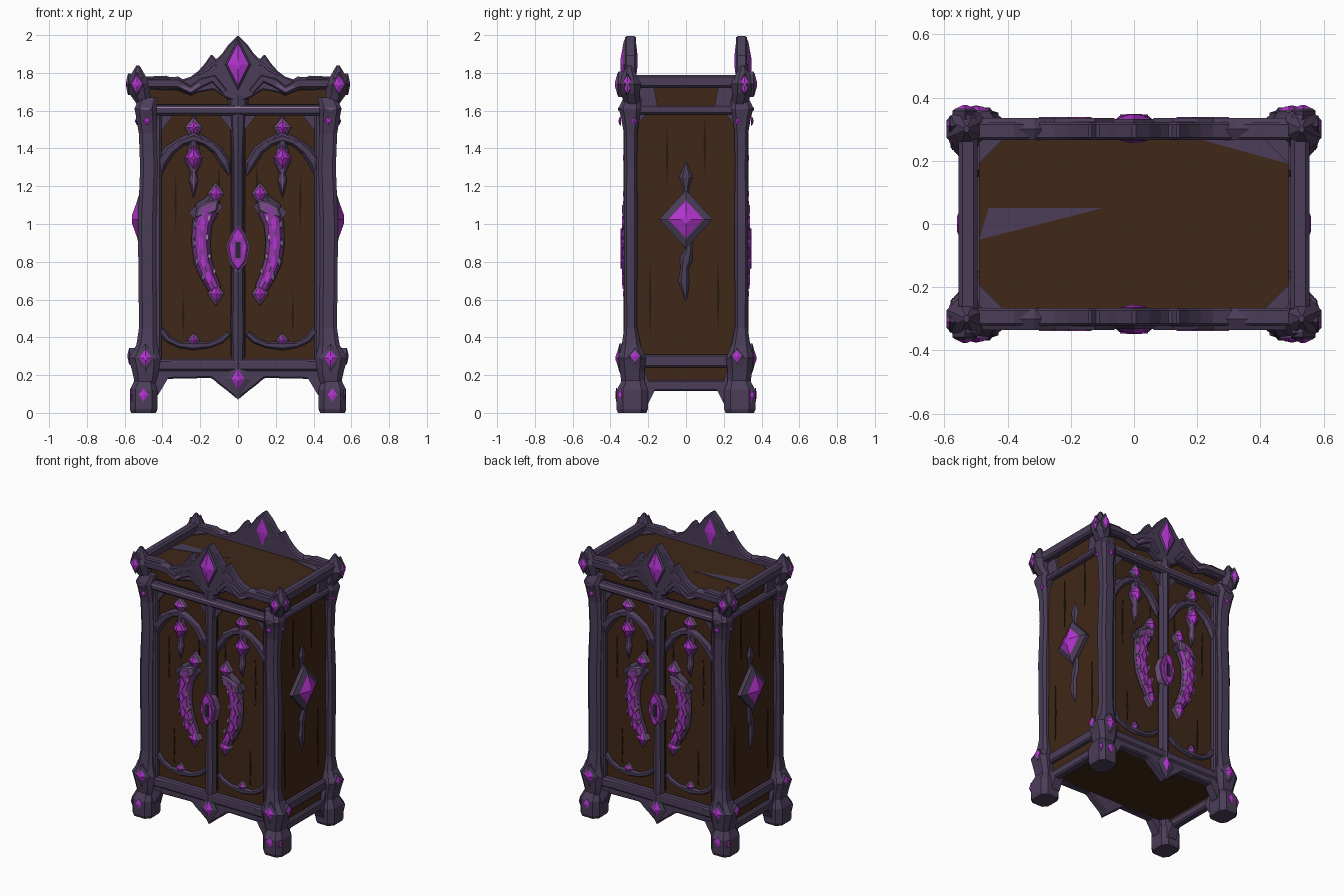
import bpy, bmesh, math
from mathutils import Vector

old = bpy.data.objects.get("Cube")
if old:
    bpy.data.objects.remove(old, do_unlink=True)


def material(name, rgb):
    m = bpy.data.materials.new(name)
    m.use_nodes = True
    m.diffuse_color = (*rgb, 1)
    bsdf = next(n for n in m.node_tree.nodes if n.type == 'BSDF_PRINCIPLED')
    bsdf.inputs["Base Color"].default_value = (*rgb, 1)
    bsdf.inputs["Roughness"].default_value = 0.8
    return m


WOOD = material("brown wood", (0.052, 0.021, 0.009))
GROOVE = material("dark wood groove", (0.018, 0.009, 0.005))
TRIM = material("dusky violet trim", (0.069, 0.047, 0.098))
SHADE = material("deep violet recess", (0.025, 0.017, 0.035))
GEM = material("bright purple gem", (0.45, 0.035, 0.62))
HANDLE = material("rich purple", (0.28, 0.04, 0.38))
WORN = material("worn mauve", (0.17, 0.085, 0.22))
PALE = material("pale worn edge", (0.36, 0.24, 0.43))

# u = across, v = up, d = distance outward from the middle of the cabinet
FRONT = lambda u, v, d: Vector((u, -d, v))
SIDE = lambda u, v, d: Vector((d, u, v))
TOP = lambda u, v, d: Vector((u, v, d))


def finish(name, bm, mat, mirror="", bevel=0):
    bmesh.ops.remove_doubles(bm, verts=bm.verts, dist=1e-5)
    bmesh.ops.recalc_face_normals(bm, faces=bm.faces)
    me = bpy.data.meshes.new(name)
    bm.to_mesh(me)
    bm.free()
    me.materials.append(mat)
    ob = bpy.data.objects.new(name, me)
    bpy.context.collection.objects.link(ob)
    if bevel:
        b = ob.modifiers.new("Bevel", 'BEVEL')
        b.width, b.segments = bevel, 1
    if mirror:
        m = ob.modifiers.new("Mirror", 'MIRROR')
        m.use_axis = ("X" in mirror, "Y" in mirror, False)
        m.use_mirror_merge = False


def skin(bm, rings):
    """Close a stack of equal rings into a solid."""
    loops = [[bm.verts.new(p) for p in r] for r in rings]
    n = len(loops[0])
    for a, b in zip(loops, loops[1:]):
        for i in range(n):
            bm.faces.new((a[i], a[(i + 1) % n], b[(i + 1) % n], b[i]))
    bm.faces.new(loops[0])
    bm.faces.new(loops[-1])


def prism(name, pts, d0, d1, mat, plane=FRONT, mirror="", bevel=0):
    bm = bmesh.new()
    skin(bm, [[plane(u, v, d) for u, v in pts] for d in (d0, d1)])
    finish(name, bm, mat, mirror, bevel)


def bar(name, u0, u1, v0, v1, d0, d1, mat, plane=FRONT, mirror="", bevel=0):
    prism(name, [(u0, v0), (u1, v0), (u1, v1), (u0, v1)], d0, d1, mat, plane, mirror, bevel)


def symmetric(half):
    return half + [(-u, v) for u, v in reversed(half) if u > 0]


def column(name, rings, c=0.6):
    """Upright chamfered square section; rings are (z, x, y, half x, half y)."""
    shape = [(1, -c), (1, c), (c, 1), (-c, 1), (-1, c), (-1, -c), (-c, -1), (c, -1)]
    bm = bmesh.new()
    skin(bm, [[Vector((x + a * hx, y + b * hy, z)) for a, b in shape] for z, x, y, hx, hy in rings])
    finish(name, bm, TRIM, "XY")


def tube(name, path, d, depth, mat, plane=FRONT, mirror="XY", sides=6):
    """Tapered bar along (u, v, radius) points."""
    bm, rings = bmesh.new(), []
    for i, (u, v, r) in enumerate(path):
        a, b = path[max(i - 1, 0)], path[min(i + 1, len(path) - 1)]
        t = Vector((b[0] - a[0], b[1] - a[1])).normalized()
        rings.append([plane(u - t.y * r * math.cos(k), v + t.x * r * math.cos(k), d + depth * min(1, r / 0.02) * math.sin(k))
                      for k in (math.tau * j / sides for j in range(sides))])
    skin(bm, rings)
    finish(name, bm, mat, mirror)


def diamond(w, h, u=0, v=0):
    return [(u + w, v), (u, v + h), (u - w, v), (u, v - h)]


def gem(name, u, v, w, h, d, depth, plane=FRONT, mirror="XY", frame=1.5, setting=TRIM):
    """Faceted stone on a sloped diamond setting."""
    if frame:
        bm = bmesh.new()
        skin(bm, [[plane(*p, k) for p in diamond(w * s, h * s, u, v)]
                  for k, s in ((d - 0.04, frame), (d, frame), (d + depth * 0.4, 1.05))])
        finish(name + "_setting", bm, setting, mirror)
    bm = bmesh.new()
    girdle = [(w, 0), (w * .45, h * .55), (0, h), (-w * .45, h * .55),
              (-w, 0), (-w * .45, -h * .55), (0, -h), (w * .45, -h * .55)]
    skin(bm, [[plane(u + a * s, v + b * s, k) for a, b in girdle]
              for k, s in ((d, 1), (d + depth * .4, 1), (d + depth, 0.25))])
    finish(name, bm, GEM, mirror)


def gussets(name, u0, u1, v, s, d0, d1, plane, mirror):
    for tag, u, a in (("inner", u0, s), ("outer", u1, -s)):
        prism(f"{name}_{tag}", [(u, v), (u + a, v), (u, v - abs(s) * 1.3)], d0, d1, TRIM, plane, mirror)


# Carcass
bar("carcass", -0.49, 0.49, -0.28, 0.28, 0.187, 1.74, WOOD, TOP)
bar("side_apron", -.25, .25, .165, .25, .47, .49, WOOD, SIDE, "X")

# Corner posts, feet and finials
column("corner_post", [(0.15, .49, .28, .055, .06), (.22, .49, .285, .07, .065), (.29, .495, .285, .085, .072),
                       (.36, .483, .29, .055, .05), (.45, .478, .293, .046, .034), (1.0, .482, .293, .048, .036),
                       (1.3, .472, .293, .046, .034), (1.48, .478, .293, .047, .036), (1.57, .485, .295, .055, .05),
                       (1.61, .49, .297, .058, .06), (1.63, .485, .295, .055, .055), (1.67, .47, .28, .05, .05)])
column("foot", [(0, .5, .285, .066, .075), (.02, .5, .285, .073, .083), (.12, .5, .285, .073, .083),
                (.18, .495, .28, .05, .055)])
column("corner_finial", [(1.62, .49, .28, .035, .04), (1.69, .52, .295, .055, .05), (1.74, .53, .30, .063, .062),
                         (1.79, .53, .30, .037, .039), (1.84, .53, .30, .008, .01)], c=0.45)

# Front and back frame
bar("upper_rail", -.5, .5, 1.575, 1.63, .25, .33, TRIM, mirror="Y", bevel=.012)
bar("lower_rail", -.46, .46, .22, .285, .25, .325, TRIM, mirror="Y", bevel=.012)
bar("door_stile", .405, .45, .27, 1.6, .25, .31, TRIM, mirror="XY", bevel=.01)
tube("center_post", [(0, .2, .035), (0, .5, .036), (0, 1.0, .03), (0, 1.4, .032), (0, 1.6, .045), (0, 1.68, .06)],
     .285, .045, TRIM, mirror="Y", sides=8)
gussets("door_gusset", .03, .41, 1.585, .075, .25, .30, FRONT, "XY")
prism("bottom_skirt", symmetric([(0, .27), (.46, .27), (.46, .12), (.42, .14), (.38, .18), (.14, .185), (.1, .15), (.06, .12), (0, .07)]),
      .26, .315, TRIM, mirror="Y", bevel=.008)
bar("upper_rail_worn_edge", -.44, .44, 1.613, 1.622, .325, .332, PALE, mirror="Y")
bar("lower_rail_worn_edge", -.36, .36, .27, .276, .32, .327, WORN, mirror="Y")
bar("upper_rail_groove", -.43, .43, 1.63, 1.636, .27, .29, SHADE, mirror="Y")
bar("door_seam", .033, .042, .3, 1.56, .27, .284, GROOVE, mirror="XY")
prism("post_worn_edge", diamond(.03, .008, .49, 1.61), .35, .36, WORN, mirror="XY")

# Crown with stepped peaks and a stone showing on both faces
prism("crown", symmetric([(0, 1.64), (.07, 1.67), (.13, 1.71), (.24, 1.69), (.30, 1.72), (.49, 1.71), (.5, 1.78), (.38, 1.785),
                          (.31, 1.76), (.25, 1.78), (.21, 1.81), (.175, 1.85), (.14, 1.90), (.115, 1.87),
                          (.085, 1.90), (.05, 1.95), (0, 2.0)][::-1]),
      .265, .322, TRIM, mirror="Y", bevel=.008)
tube("crown_scroll", [(.07, 1.70, .02), (.13, 1.77, .03), (.19, 1.75, .034), (.25, 1.71, .03), (.32, 1.745, .035), (.48, 1.745, .034)],
     .30, .04, TRIM)
tube("crown_worn_curl", [(.10, 1.83, .004), (.13, 1.85, .008), (.16, 1.82, .009), (.22, 1.785, .004)], .32, .012, WORN)
prism("scroll_worn_edge", [(.2, 1.735), (.25, 1.70), (.3, 1.725), (.3, 1.735), (.25, 1.715), (.21, 1.745)], .33, .339, WORN, mirror="XY")
gem("crown_gem", 0, 1.845, .055, .11, .322, .025, mirror="Y", frame=1.25)
gem("crown_inner_gem", 0, 1.865, .045, .095, .27, -.014, mirror="Y", frame=0)

# Front gems
gem("base_gem", .49, .29, .036, .045, .352, .02, frame=1.7)
gem("foot_gem", .5, .095, .026, .036, .366, .008, frame=0)
gem("post_gem", .48, 1.545, .02, .024, .345, .012, frame=0)
gem("finial_gem", .535, 1.74, .028, .048, .358, .018, frame=1.4)
gem("skirt_gem", 0, .18, .034, .055, .318, .025, mirror="Y", frame=2)
prism("finial_worn_edge", [(.5, 1.775), (.53, 1.805), (.525, 1.785)], .325, .345, WORN, mirror="XY")

# Door ornaments
tube("door_arch", [(.045, 1.26, .006), (.065, 1.32, .028), (.11, 1.39, .028), (.17, 1.435, .024), (.235, 1.46, .032),
                   (.30, 1.435, .024), (.36, 1.39, .03), (.405, 1.33, .035), (.425, 1.24, .01)], .285, .028, TRIM)
tube("arch_drop", [(.235, 1.58, .004), (.235, 1.5, .036), (.235, 1.42, .026), (.235, 1.33, .045), (.235, 1.27, .016),
                   (.235, 1.23, .024), (.235, 1.14, .003)], .285, .025, TRIM)
tube("arch_drop_worn", [(.235, 1.31, .018), (.235, 1.26, .012), (.235, 1.22, .017), (.235, 1.16, .002)], .303, .012, WORN)
tube("arch_worn_edge", [(.12, 1.41, .003), (.18, 1.45, .006), (.235, 1.475, .01), (.29, 1.45, .006), (.35, 1.41, .003)],
     .307, .014, WORN)
gem("arch_top_gem", .235, 1.51, .03, .036, .30, .025, frame=1.6, setting=WORN)
gem("arch_gem", .235, 1.35, .034, .052, .303, .03, frame=1.4, setting=HANDLE)
tube("door_scallop", [(.05, .42, .016), (.09, .385, .018), (.15, .36, .016), (.235, .355, .024), (.31, .36, .016),
                      (.37, .39, .018), (.41, .44, .02)], .285, .02, TRIM)
gem("scallop_gem", .235, .385, .02, .024, .293, .018, frame=1.7, setting=WORN)

# Handles and lock plate
grip = [(.11, .60, .008), (.125, .66, .036), (.155, .72, .042), (.185, .80, .048), (.197, .90, .05),
        (.19, 1.0, .053), (.165, 1.08, .064), (.135, 1.12, .045), (.115, 1.19, .008)]
tube("handle_backing", grip, .29, .03, TRIM)
tube("handle_grip", [(u, v, r * .82) for u, v, r in grip[1:-2]], .306, .03, HANDLE, sides=8)
for i, (u, v, r) in enumerate(grip[2:6]):
    prism(f"handle_fleck_{i + 1}", diamond(.02, .042, u, v), .33, .339, GEM, mirror="XY")
    prism(f"handle_worn_spot_{i + 1}", diamond(.009, .03, u + r * .72, v), .318, .332, WORN, mirror="XY")
    prism(f"handle_chip_{i + 1}", diamond(.008, .02, u - r * .7, v + .03), .318, .332, PALE, mirror="XY")
prism("handle_collar", [(.1, 1.13), (.11, 1.07), (.15, 1.05), (.23, 1.03), (.215, 1.09), (.16, 1.12)], .3, .333, WORN,
      mirror="XY", bevel=.008)
prism("handle_collar_inlay", [(.14, 1.08), (.19, 1.055), (.185, 1.08), (.15, 1.1)], .33, .338, HANDLE, mirror="XY")
for tag, v in (("low", .63), ("high", 1.16)):
    gem(f"handle_{tag}_gem", .117, v, .03, .042, .31, .024, frame=1.5, setting=WORN)
for i, (u, v) in enumerate([(.23, 1.06), (.11, 1.09), (.14, .68)]):
    prism(f"handle_thorn_{i + 1}", diamond(.03, .035, u, v), .28, .312, TRIM, mirror="XY")
plate = symmetric([(0, .75), (.04, .80), (.055, .88), (.035, .94), (0, .99)])
prism("lock_backing", [(u * 1.15, .87 + (v - .87) * 1.08) for u, v in plate], .28, .328, WORN, mirror="Y")
prism("lock_plate", plate, .32, .342, HANDLE, mirror="Y", bevel=.008)
prism("lock_crest", diamond(.026, .035, 0, .94), .34, .348, GEM, mirror="Y")
prism("lock_inlay", diamond(.01, .05, .034, .865), .34, .347, GEM, mirror="XY")
prism("lock_tip", diamond(.02, .025, 0, .79), .34, .347, GEM, mirror="Y")
bar("keyhole", -.013, .013, .82, .905, .34, .346, SHADE, mirror="Y")

# Side frames
for name, v0, v1, d in (("side_foot_rail", .115, .175, .515), ("side_low_rail", .24, .31, .52),
                        ("side_high_rail", 1.58, 1.625, .525)):
    bar(name, -.28, .28, v0, v1, .46, d, TRIM, SIDE, "X", .01)
bar("side_top_rail", -.28, .28, 1.72, 1.79, .495, .555, TRIM, SIDE, "X", .012)
bar("side_high_worn_edge", -.24, .24, 1.609, 1.615, .52, .527, WORN, SIDE, "X")
gussets("side_gusset", -.265, .265, 1.59, .06, .47, .512, SIDE, "X")
prism("side_foot_bracket", [(.2, 0.05), (.24, .03), (.28, .2), (.22, .24), (.2, .17), (.16, .13)], .45, .515, TRIM, SIDE, "XY")
prism("side_crown_bracket", [(.15, 1.62), (.28, 1.62), (.28, 1.73), (.17, 1.73)], .46, .51, TRIM, SIDE, "XY")
prism("front_foot_bracket", [(.36, .2), (.46, .2), (.46, .06), (.42, .1)], .26, .32, TRIM, FRONT, "XY")

# Side ornament
tube("side_spear", [(0, .59, .003), (-.005, .65, .018), (-.012, .70, .03), (-.008, .76, .02), (0, .81, .034), (.015, .87, .02),
                    (0, .95, .04), (0, 1.12, .025), (0, 1.19, .014), (0, 1.25, .036), (0, 1.33, .003)], .49, .018, TRIM, SIDE, "X")
gem("side_gem", 0, 1.025, .092, .1, .515, .045, SIDE, "X", 1.55)
gem("side_base_gem", .27, .30, .026, .032, .575, .01, SIDE, "XY", 1.4)
gem("side_foot_gem", .345, .095, .018, .035, .562, .008, SIDE, "XY", 0)
gem("side_post_gem", .275, 1.545, .018, .02, .532, .012, SIDE, "XY", 0)
gem("side_finial_gem", .31, 1.74, .028, .048, .58, .012, SIDE, "XY", 1.2)

# Wood grain cracks
for i, (u, v, h) in enumerate([(.10, 1.22, .1), (.33, 1.12, .16), (.29, .52, .12)]):
    prism(f"door_crack_{i + 1}", diamond(.006, h, u, v), .275, .284, GROOVE, mirror="XY")
for i, (u, v, h) in enumerate([(-.1, 1.36, .17), (.1, 1.42, .16), (-.19, .6, .2), (.17, .62, .2)]):
    prism(f"side_crack_{i + 1}", diamond(.007, h, u, v), .485, .494, GROOVE, SIDE, "X")

# Top panel patches
prism("top_patch", [(-.49, -.05), (-.1, .05), (-.46, .05)], 1.736, 1.743, TRIM, TOP)
prism("top_back_patch", [(.2, .27), (.49, .19), (.49, .27)], 1.736, 1.743, TRIM, TOP)
prism("top_corner_gusset", [(.41, .27), (.49, .19), (.49, .27)], 1.735, 1.748, TRIM, TOP, "XY")
